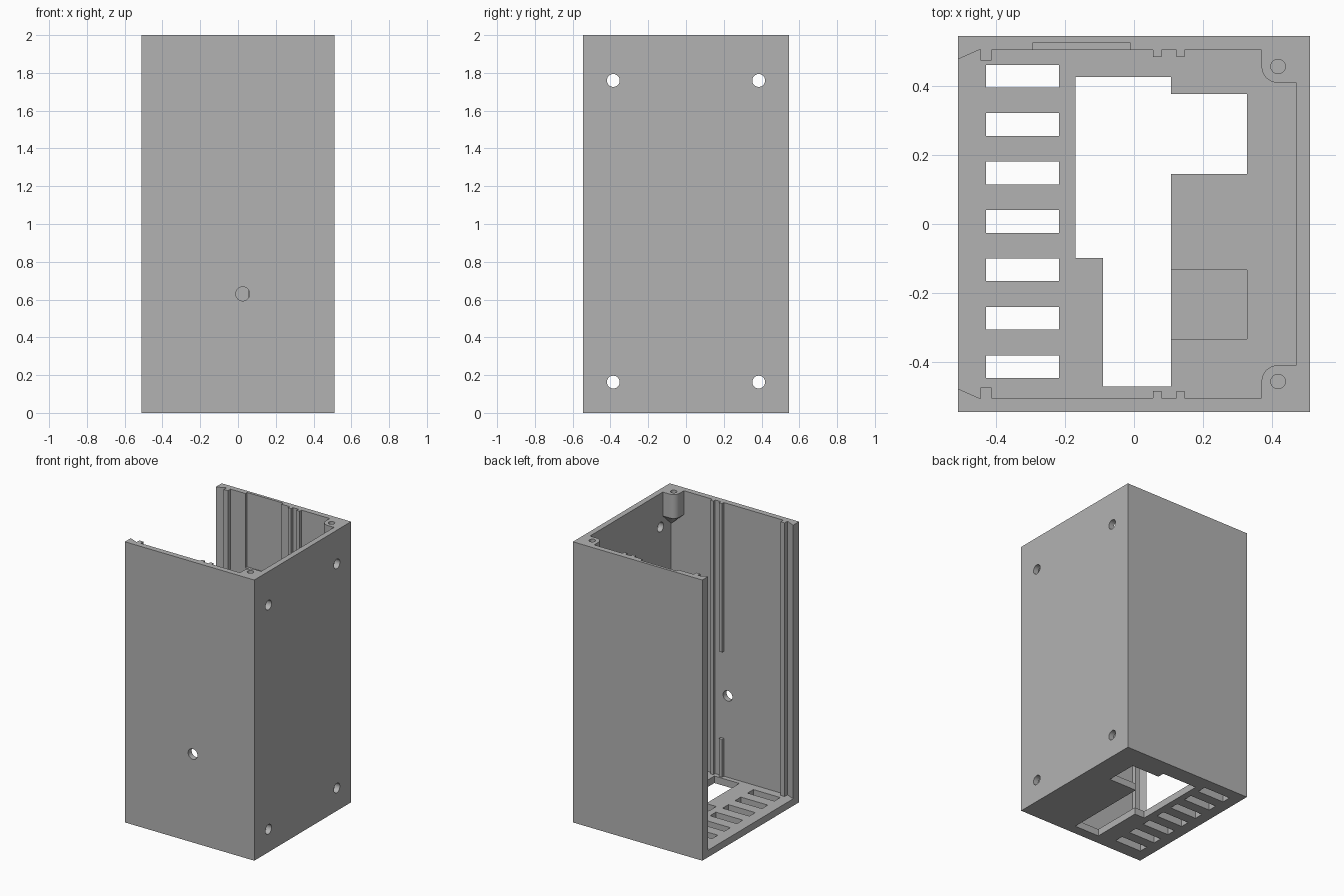
import bpy, bmesh, math
from mathutils import Matrix

cube = bpy.data.objects.get("Cube")
if cube:
    bpy.data.objects.remove(cube, do_unlink=True)

grey = bpy.data.materials.new("plain grey")
grey.use_nodes = True
grey.diffuse_color = (0.45, 0.45, 0.45, 1)
grey.node_tree.nodes["Principled BSDF"].inputs["Base Color"].default_value = grey.diffuse_color

HX, HY, TOP = 0.51, 0.545, 2.0
IN_X, IN_Y, FLOOR = 0.47, 0.505, 0.05


def make(name, bm):
    bmesh.ops.recalc_face_normals(bm, faces=bm.faces)
    mesh = bpy.data.meshes.new(name)
    bm.to_mesh(mesh)
    bm.free()
    mesh.materials.append(grey)
    obj = bpy.data.objects.new(name, mesh)
    bpy.context.collection.objects.link(obj)
    return obj


def prism(name, points, z0, z1):
    bm = bmesh.new()
    face = bm.faces.new([bm.verts.new((x, y, z0)) for x, y in points])
    new = bmesh.ops.extrude_face_region(bm, geom=[face])["geom"]
    bmesh.ops.translate(bm, vec=(0, 0, z1 - z0),
                        verts=[v for v in new if isinstance(v, bmesh.types.BMVert)])
    return make(name, bm)


def box(name, x0, x1, y0, y1, z0, z1):
    return prism(name, [(x0, y0), (x1, y0), (x1, y1), (x0, y1)], z0, z1)


def drill(name, centre, radius, depth, axis="Z"):
    turn = {"X": Matrix.Rotation(math.pi / 2, 4, "Y"),
            "Y": Matrix.Rotation(math.pi / 2, 4, "X"), "Z": Matrix()}[axis]
    bm = bmesh.new()
    bmesh.ops.create_cone(bm, cap_ends=True, segments=32, radius1=radius, radius2=radius,
                          depth=depth, matrix=Matrix.Translation(centre) @ turn)
    return make(name, bm)


def activate(obj):
    bpy.ops.object.select_all(action="DESELECT")
    obj.select_set(True)
    bpy.context.view_layer.objects.active = obj


def cut(target, cutter):
    mod = target.modifiers.new("cut", "BOOLEAN")
    mod.operation = "DIFFERENCE"
    mod.solver = "EXACT"
    mod.object = cutter
    cutter.hide_render = True
    activate(target)
    bpy.ops.object.modifier_apply(modifier=mod.name)
    bpy.data.objects.remove(cutter, do_unlink=True)


# Solid case, hollowed by a profile that leaves rails and the sliding-lid groove
case = box("case", -HX, HX, -HY, HY, 0, TOP)
half = [(-0.6, 0.438), (-0.445, 0.507), (-0.445, 0.475), (-0.413, 0.475), (-0.413, IN_Y)]
for a, b in ((0.055, 0.08), (0.123, 0.147)):
    half += [(a, IN_Y), (a, 0.485), (b, 0.485), (b, IN_Y)]
half.append((IN_X, IN_Y))
cavity = half + [(x, -y) for x, y in reversed(half)]
cut(case, prism("cavity", cavity, FLOOR, TOP + 0.1))

# Vent slots in the floor
for i in range(7):
    y = 0.429 - 0.1405 * i
    cut(case, box("vent", -0.43, -0.218, y - 0.033, y + 0.033, -0.1, 0.15))

# Stepped socket opening and shallow pocket beside it
opening = [(-0.17, 0.427), (0.107, 0.427), (0.107, 0.377), (0.328, 0.377), (0.328, 0.145),
           (0.107, 0.145), (0.107, -0.472), (-0.09, -0.472), (-0.09, -0.098), (-0.17, -0.098)]
cut(case, prism("opening", opening, -0.1, 0.15))
cut(case, box("pocket", 0.1, 0.328, -0.333, -0.133, 0.03, 0.15))

# Recess in the back wall and gap in the front rail
cut(case, box("recess", -0.295, -0.01, 0.48, 0.525, 1.47, 2.1))
cut(case, box("rail_gap", 0.04, 0.1, -IN_Y, -0.47, 0.32, 0.94))

# Mounting holes in the right wall and the front cable hole
for y in (-0.385, 0.385):
    for z in (0.163, 1.76):
        cut(case, drill("mount_hole", (0.49, y, z), 0.034, 0.2, "X"))
cut(case, drill("cable_hole", (0.025, -0.53, 0.63), 0.037, 0.2, "Y"))
activate(case)
bpy.ops.object.shade_smooth_by_angle(angle=math.radians(30))


# Screw bosses in the top corners, tapering into the corner below
def screw_boss(name, side):
    r = 0.047
    outline = [(IN_X, IN_Y), (0.37, IN_Y)]
    for i in range(9):
        a = math.pi + math.pi / 2 * i / 8
        outline.append((0.37 + r + r * math.cos(a), 0.41 + r + r * math.sin(a)))
    outline.append((IN_X, 0.41))
    bm = bmesh.new()
    top = [bm.verts.new((x, y * side, TOP)) for x, y in outline]
    low = [bm.verts.new((x, y * side, 1.83)) for x, y in outline[1:]]
    tip = bm.verts.new((IN_X, IN_Y * side, 1.74))
    bm.faces.new(top)
    for i in range(len(low) - 1):
        bm.faces.new((top[i + 1], top[i + 2], low[i + 1], low[i]))
        bm.faces.new((low[i], low[i + 1], tip))
    bm.faces.new((top[0], top[1], low[0], tip))
    bm.faces.new((top[-1], top[0], tip, low[-1]))
    boss = make(name, bm)
    cut(boss, drill("screw_hole", (0.418, 0.457 * side, TOP), 0.021, 0.3))
    activate(boss)
    bpy.ops.object.shade_smooth_by_angle(angle=math.radians(30))


screw_boss("back_screw_boss", 1)
screw_boss("front_screw_boss", -1)
